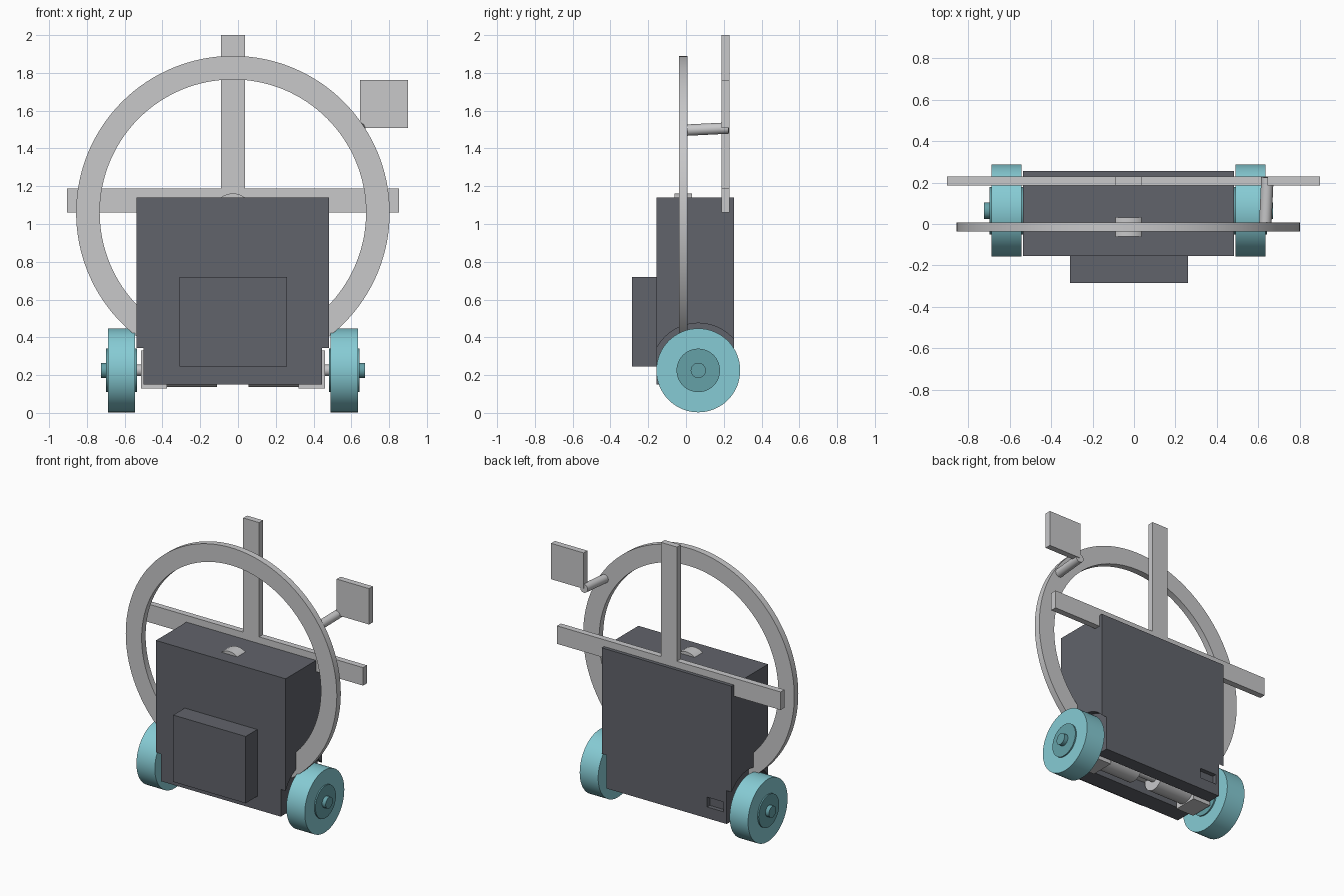
import bpy
from mathutils import Vector

cube = bpy.data.objects.get("Cube")
if cube:
    bpy.data.objects.remove(cube, do_unlink=True)


def material(name, rgb):
    m = bpy.data.materials.new(name)
    m.use_nodes = True
    m.diffuse_color = (*rgb, 1)
    m.node_tree.nodes["Principled BSDF"].inputs["Base Color"].default_value = (*rgb, 1)
    return m


DARK = material("dark slate", (0.12, 0.126, 0.147))
GREY = material("light grey", (0.58, 0.58, 0.59))
TEAL = material("teal", (0.24, 0.60, 0.66))
HUB = material("deep teal", (0.13, 0.355, 0.39))
CX = -0.027          # the chassis centre line
AXLE = (0.065, 0.225)  # axle y and z


def finish(name, mat, smooth=False):
    ob = bpy.context.object
    ob.name = name
    ob.data.materials.append(mat)
    if smooth:
        bpy.ops.object.shade_smooth_by_angle()
    return ob


def box(name, x, y, z, mat):
    """Box from its (min, max) range on each axis."""
    mid = [(r[0] + r[1]) / 2 for r in (x, y, z)]
    bpy.ops.mesh.primitive_cube_add(size=1, location=mid)
    bpy.context.object.scale = [abs(r[1] - r[0]) for r in (x, y, z)]
    bpy.ops.object.transform_apply(location=False, rotation=False, scale=True)
    return finish(name, mat)


def rod(name, a, b, radius, mat, sides=64):
    """Cylinder between two points."""
    a, b = Vector(a), Vector(b)
    d = b - a
    bpy.ops.mesh.primitive_cylinder_add(vertices=sides, radius=radius, depth=d.length,
                                        location=(a + b) / 2,
                                        rotation=d.to_track_quat('Z', 'Y').to_euler())
    return finish(name, mat, True)


def cut(target, cutter):
    """Subtract the cutter and discard it."""
    cutter.hide_render = True
    mod = target.modifiers.new("cut", 'BOOLEAN')
    mod.operation = 'DIFFERENCE'
    mod.solver = 'EXACT'
    mod.object = cutter
    bpy.context.view_layer.objects.active = target
    bpy.ops.object.modifier_apply(modifier=mod.name)
    bpy.data.objects.remove(cutter, do_unlink=True)


def across(name, side, x0, x1, radius, mat):
    """Cylinder on the axle line, offset sideways from the centre line."""
    return rod(name, (CX + side * x0, *AXLE), (CX + side * x1, *AXLE), radius, mat)


# Body with wheel wells, drive channel and rear port
body = box("body", (-0.537, 0.483), (-0.155, 0.255), (0.15, 1.14), DARK)
for side in (-1, 1):
    cut(body, across("well_cutter", side, 0.472, 0.7, 0.25, DARK))
cut(body, box("channel_cutter", (-0.6, 0.55), (-0.03, 0.16), (0.1, 0.34), DARK))
cut(body, box("port_cutter", (-0.475, -0.345), (0.225, 0.3), (0.23, 0.3), DARK))
box("front_box", (-0.31, 0.26), (-0.285, -0.15), (0.245, 0.72), DARK)

# Drive units and wheels
for side, label in ((-1, "right"), (1, "left")):
    gear = sorted((CX + side * 0.348, CX + side * 0.487))
    box(label + "_gearbox", gear, (-0.02, 0.15), (0.13, 0.33), GREY)
    across(label + "_motor", side, 0.083, 0.348, 0.088, GREY)
    across(label + "_motor_shaft", side, 0.0, 0.083, 0.03, GREY)
    across(label + "_axle", side, 0.487, 0.51, 0.03, GREY)
    across(label + "_wheel", side, 0.517, 0.662, 0.222, TEAL)
    across(label + "_hub", side, 0.508, 0.671, 0.115, HUB)
    across(label + "_hub_cap", side, 0.671, 0.699, 0.04, HUB)

# Large upright ring and its central boss
ring = rod("ring", (CX, -0.037, 1.06), (CX, 0.008, 1.06), 0.83, GREY, 128)
cut(ring, rod("ring_cutter", (CX, -0.1, 1.06), (CX, 0.1, 1.06), 0.705, GREY, 128))
bpy.ops.object.select_all(action='DESELECT')
ring.select_set(True)
bpy.ops.object.shade_smooth_by_angle()
rod("ring_boss", (CX, -0.06, 1.06), (CX, 0.032, 1.06), 0.102, GREY)

# Rear crossbar with mast
box("crossbar", (-0.905, 0.853), (0.187, 0.23), (1.06, 1.188), GREY)
box("mast", (CX - 0.063, CX + 0.063), (0.187, 0.23), (1.188, 2.0), GREY)

# Square plate held off the ring by a rod
box("square_plate", (0.645, 0.9), (0.187, 0.23), (1.507, 1.762), GREY)
rod("plate_arm", (0.635, 0.005, 1.497), (0.645, 0.226, 1.508), 0.03, GREY, 32)
